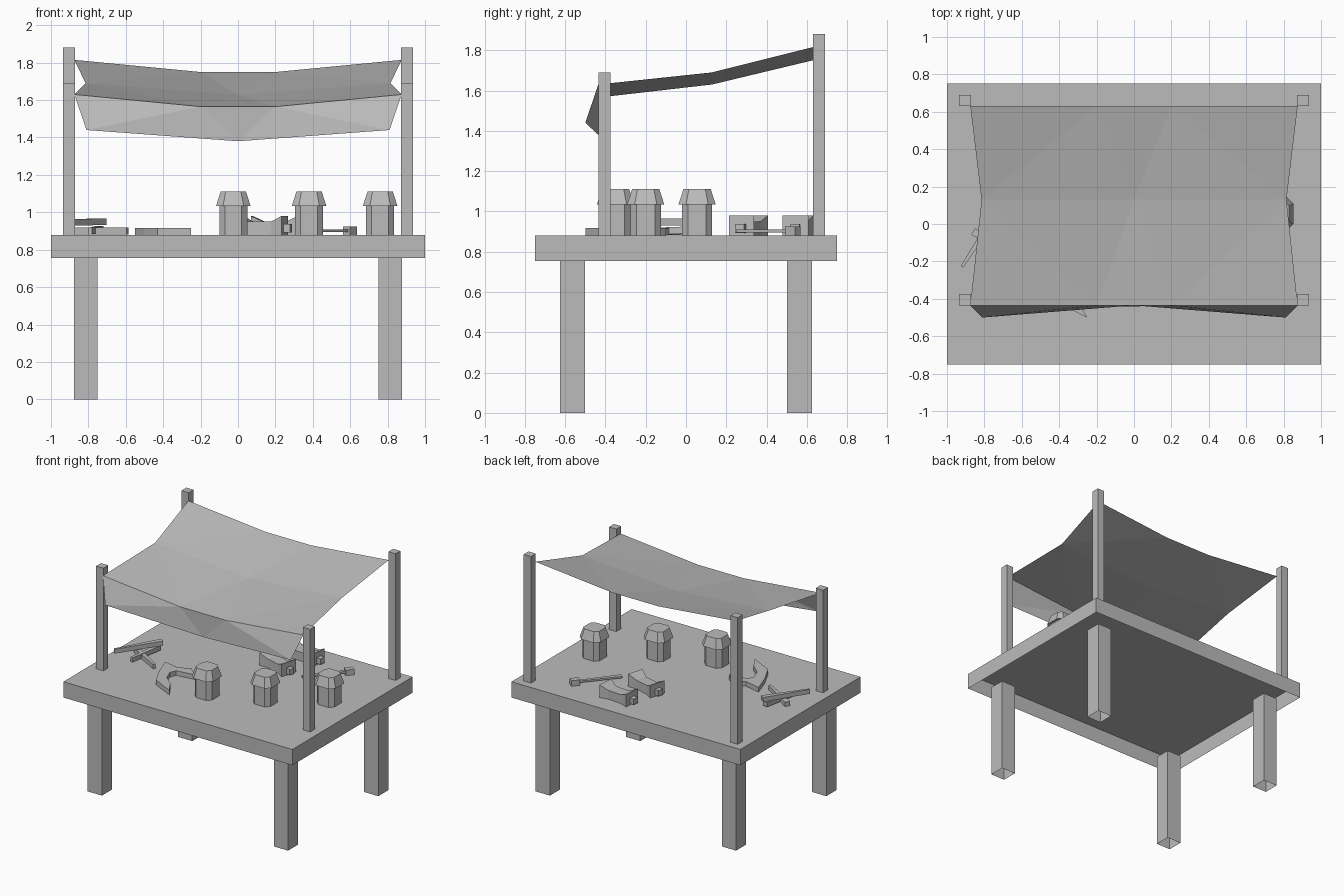
import bpy, bmesh, math
from mathutils import Vector, Matrix

if "Cube" in bpy.data.objects:
    bpy.data.objects.remove(bpy.data.objects["Cube"])

GREY = (0.5, 0.5, 0.5, 1)
mat = bpy.data.materials.new("plain_grey")
mat.use_nodes = True
mat.diffuse_color = GREY
mat.node_tree.nodes["Principled BSDF"].inputs["Base Color"].default_value = GREY

TABLE = 0.88


def finish(name, bm, fix_normals=True):
    if fix_normals:
        bmesh.ops.recalc_face_normals(bm, faces=bm.faces)
    me = bpy.data.meshes.new(name)
    bm.to_mesh(me)
    bm.free()
    me.materials.append(mat)
    ob = bpy.data.objects.new(name, me)
    bpy.context.collection.objects.link(ob)
    return ob


def loft(name, rings, cap_bottom=True):
    """Join equal-length rings of points into a solid."""
    bm = bmesh.new()
    rows = [[bm.verts.new(p) for p in ring] for ring in rings]
    n = len(rows[0])
    for a, b in zip(rows, rows[1:]):
        for i in range(n):
            j = (i + 1) % n
            bm.faces.new((a[i], a[j], b[j], b[i]))
    bm.faces.new(rows[-1])
    if cap_bottom:
        bm.faces.new(rows[0][::-1])
    return finish(name, bm, cap_bottom)


def rect(cx, cy, w, d, z):
    return [(cx + sx * w / 2, cy + sy * d / 2, z)
            for sx, sy in ((-1, -1), (1, -1), (1, 1), (-1, 1))]


def open_box(name, cx, cy, w, d, z0, z1):
    return loft(name, [rect(cx, cy, w, d, z0), rect(cx, cy, w, d, z1)], False)


def slab(name, outline, z0, z1):
    return loft(name, [[(x, y, z) for x, y in outline] for z in (z0, z1)])


def bar(name, a, b, w0, w1, h):
    """Tapered rectangular bar between two points."""
    a, b = Vector(a), Vector(b)
    side = (b - a).cross(Vector((0, 0, 1))).normalized()
    up = Vector((0, 0, h / 2))
    rings = []
    for p, w in ((a, w0), (b, w1)):
        s = side * w / 2
        rings.append([p - s - up, p + s - up, p + s + up, p - s + up])
    return loft(name, rings)


# Table with open underside, legs and posts
open_box("table_top", 0, 0, 2, 1.5, 0.755, TABLE)
for sx, side in ((1, "left"), (-1, "right")):
    for sy, end in ((-1, "front"), (1, "back")):
        open_box(f"{end}_{side}_leg", sx * 0.813, sy * 0.563, 0.125, 0.125, 0, 0.755)
    open_box(f"front_{side}_post", sx * 0.903, -0.405, 0.063, 0.06, TABLE, 1.69)
    open_box(f"back_{side}_post", sx * 0.903, 0.66, 0.063, 0.06, TABLE, 1.88)

# Sagging cloth awning with a hanging front flap
bm = bmesh.new()


def row(xs, y, z_end, z_mid):
    last = len(xs) - 1
    return [bm.verts.new((x, y, z_end if i in (0, last) else z_mid))
            for i, x in enumerate(xs)]


wide = (-0.875, -0.2, 0.2, 0.875)
back = row(wide, 0.63, 1.815, 1.75)
mid = row((-0.815, 0, 0.815), 0.13, 1.69, 1.63)
front = row(wide, -0.435, 1.63, 1.565)
flap = [bm.verts.new(p) for p in
        ((-0.81, -0.5, 1.44), (0, -0.435, 1.38), (0.81, -0.5, 1.44))]


def strip(four, three):
    for f in ((four[0], three[0], four[1]), (four[1], three[0], three[1]),
              (four[1], three[1], four[2]), (four[2], three[1], three[2]),
              (four[2], three[2], four[3])):
        bm.faces.new(f)


strip(back, mid)
strip(front, mid)
strip(front, flap)
bmesh.ops.recalc_face_normals(bm, faces=bm.faces)
if sum(f.normal.z for f in bm.faces) < 0:
    bmesh.ops.reverse_faces(bm, faces=bm.faces)
finish("awning", bm, False)


# Lidded jars with chamfered square sections
def chamfered(cx, cy, r, c, z):
    pts = [(-r + c, -r), (r - c, -r), (r, -r + c), (r, r - c),
           (r - c, r), (-r + c, r), (-r, r - c), (-r, -r + c)]
    return [(cx + x, cy + y, z) for x, y in pts]


for i, (x, y) in enumerate(((-0.025, -0.35), (0.38, -0.2), (0.76, 0.055))):
    loft(f"jar_body_{i}", [chamfered(x, y, 0.075, 0.03, z) for z in (TABLE, 1.035)])
    loft(f"jar_lid_{i}", [chamfered(x, y, 0.092, 0.037, 1.035),
                          chamfered(x, y, 0.068, 0.027, 1.11)])

# Flat hooked blade
slab("hooked_blade", [(-0.25, -0.5), (-0.31, -0.4), (-0.39, -0.33), (-0.42, -0.25),
                      (-0.4, -0.2), (-0.25, -0.18), (-0.34, -0.1), (-0.42, -0.15),
                      (-0.55, -0.12), (-0.5, -0.27), (-0.43, -0.41)], TABLE, 0.917)

# Pile of sticks
bar("upper_stick", (-0.92, -0.23, 0.945), (-0.72, 0.08, 0.95), 0.015, 0.04, 0.035)
bar("lower_stick", (-0.86, -0.04, 0.9), (-0.59, -0.2, 0.9), 0.04, 0.02, 0.035)
bar("cross_stick", (-0.79, -0.2, 0.9), (-0.74, 0.07, 0.91), 0.02, 0.04, 0.035)

# Waisted blocks with a peg through each
for i, (cx, cy, turn) in enumerate(((0.13, 0.31, -16), (0.2, 0.555, -5))):
    place = Matrix.Translation((cx, cy, TABLE)) @ Matrix.Rotation(math.radians(turn), 4, "Z")
    rings = []
    for x, w, h in ((-0.125, 0.065, 0.1), (-0.06, 0.045, 0.07),
                    (0.06, 0.045, 0.07), (0.125, 0.065, 0.1)):
        rings.append([(x, -w, 0), (x, w, 0), (x, w, h), (x, -w, h)])
    loft(f"waisted_block_{i}", rings).matrix_world = place
    bar(f"block_peg_{i}", (-0.16, 0, 0.035), (0.16, 0, 0.035),
        0.045, 0.045, 0.045).matrix_world = place

# Thin rod with a knob
bar("rod", (0.38, 0.26, 0.902), (0.6, 0.53, 0.902), 0.035, 0.02, 0.014)
bar("rod_knob", (0.58, 0.505, 0.902), (0.62, 0.555, 0.902), 0.045, 0.045, 0.044)
